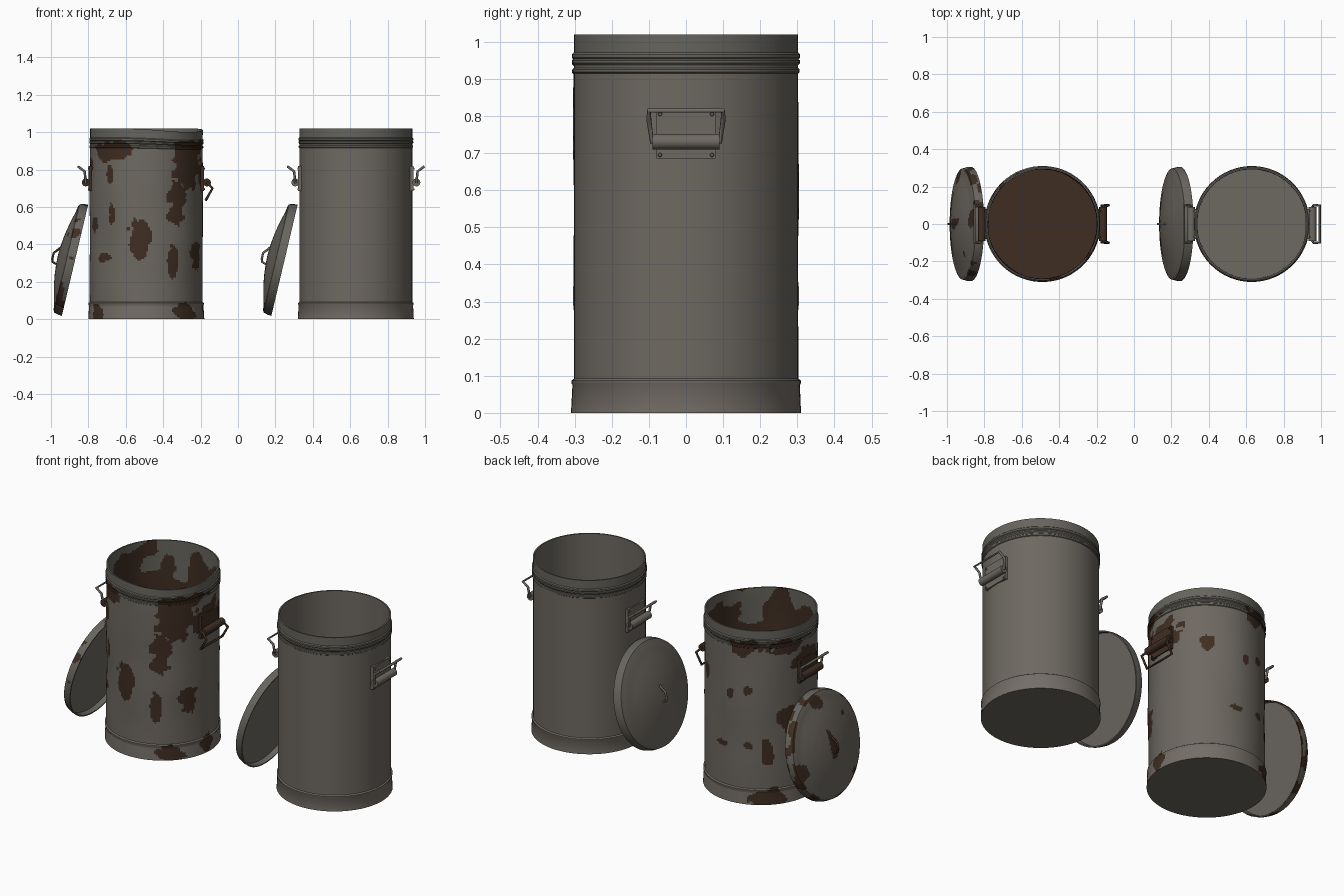
import bpy, bmesh, math
from math import sin, cos, pi, radians, atan2, hypot
from mathutils import Vector, Matrix, noise

if "Cube" in bpy.data.objects:
    bpy.data.objects.remove(bpy.data.objects["Cube"])


def material(name, rgb):
    m = bpy.data.materials.new(name)
    m.use_nodes = True
    m.diffuse_color = (*rgb, 1)
    bsdf = m.node_tree.nodes["Principled BSDF"]
    bsdf.inputs["Base Color"].default_value = (*rgb, 1)
    bsdf.inputs["Roughness"].default_value = 0.7
    return m


MATS = [material("steel", (0.155, 0.14, 0.12)),
        material("rim_steel", (0.135, 0.128, 0.11)),
        material("base_steel", (0.175, 0.155, 0.135)),
        material("rust", (0.05, 0.027, 0.016))]
STEEL, RIM, BASE, RUST = range(4)


def finish(obj, matrix=None, angle=35):
    if matrix is not None:
        obj.matrix_world = matrix
    bpy.ops.object.select_all(action='DESELECT')
    obj.select_set(True)
    bpy.context.view_layer.objects.active = obj
    if obj.type == 'CURVE':
        bpy.ops.object.convert(target='MESH')
    bpy.ops.object.shade_smooth_by_angle(angle=radians(angle))
    return obj


def mesh_object(name, bm, mats, matrix=None):
    bmesh.ops.recalc_face_normals(bm, faces=bm.faces)
    me = bpy.data.meshes.new(name)
    bm.to_mesh(me)
    bm.free()
    for m in mats:
        me.materials.append(m)
    obj = bpy.data.objects.new(name, me)
    bpy.context.scene.collection.objects.link(obj)
    return finish(obj, matrix)


def lathe(name, profile, rule, matrix, segs=64, step=None, warp=None):
    """Spin an (r, z) profile about z; rule(point) picks each face's colour."""
    pts = [profile[0]]
    for a, b in zip(profile, profile[1:]):
        n = max(1, round(hypot(b[0] - a[0], b[1] - a[1]) / step)) if step else 1
        pts += [(a[0] + (b[0] - a[0]) * k / n, a[1] + (b[1] - a[1]) * k / n)
                for k in range(1, n + 1)]
    bm = bmesh.new()
    rings = []
    for r, z in pts:
        if r == 0:
            rings.append([bm.verts.new((0, 0, z))] * segs)
        else:
            rings.append([bm.verts.new((r * sin(2 * pi * k / segs), -r * cos(2 * pi * k / segs), z))
                          for k in range(segs)])
    for low, high in zip(rings, rings[1:]):
        for k in range(segs):
            j = (k + 1) % segs
            corners = list(dict.fromkeys([low[k], low[j], high[j], high[k]]))
            face = bm.faces.new(corners)
            face.material_index = rule(face.calc_center_median())
    if warp:
        for v in bm.verts:
            v.co = warp(v.co)
    return mesh_object(name, bm, MATS, matrix)


def rod(name, pts, radius, mat, matrix, cyclic=False):
    cu = bpy.data.curves.new(name, 'CURVE')
    cu.dimensions = '3D'
    cu.bevel_depth = radius
    cu.bevel_resolution = 2
    cu.use_fill_caps = True
    sp = cu.splines.new('POLY')
    sp.points.add(len(pts) - 1)
    for p, co in zip(sp.points, pts):
        p.co = (*co, 1)
    sp.use_cyclic_u = cyclic
    cu.materials.append(MATS[mat])
    obj = bpy.data.objects.new(name, cu)
    bpy.context.scene.collection.objects.link(obj)
    return finish(obj, matrix, 50)


# Rust patches on the can wall: bearing in degrees, height, half width, half height
BLOBS = [(-8, .42, .06, .1), (28, .3, .035, .08), (62, .35, .05, .07), (34, .64, .06, .12),
         (45, .82, .1, .13), (-37, .57, .02, .06), (-40, .77, .02, .04), (-48, .33, .05, .025),
         (-68, .5, .04, .04), (-40, .9, .13, .05), (55, .93, .16, .04), (-60, .04, .05, .05),
         (45, .04, .07, .05), (90, .78, .12, .09), (201, .67, .03, .03), (243, .47, .06, .09),
         (221, .31, .035, .07), (201, .34, .03, .02), (170, .33, .04, .015), (197, .91, .08, .05),
         (240, .91, .09, .05), (221, .04, .1, .05), (270, .78, .1, .09), (141, .7, .04, .05),
         (182, .64, .02, .03), (85, .05, .05, .05)]


def wobble(p, scale, seed=0):
    return noise.noise(Vector(p) * scale + Vector((seed, seed, seed)))


def plain_rule(p):
    if hypot(p.x, p.y) > 0.294:
        return RIM if p.z > 0.91 else BASE if p.z < 0.09 and p.z > 0.002 else STEEL
    return STEEL


def rusty_rule(p):
    r = hypot(p.x, p.y)
    if p.z < 0.001:
        return STEEL
    if r < 0.298:
        edge = 0.92 + 0.22 * wobble(p, 7) + 0.04 * wobble(p, 20)
        return RUST if p.z < edge else RIM
    bearing = atan2(p.x, -p.y)
    for deg, z, w, h in BLOBS:
        d = (bearing - radians(deg) + pi) % (2 * pi) - pi
        dist = hypot(d * 0.3 / w, (p.z - z) / h)
        if p.z < 0.975 and dist < 1 + 0.5 * wobble(p, 14) + 0.35 * wobble(p, 32, 5):
            return RUST
    return plain_rule(p)


def dent(p):
    """Sagging rim and slightly beaten wall."""
    q = p.copy()
    bearing = atan2(p.x, -p.y)
    top = max(0, (p.z - 0.85) / 0.17)
    q.z -= 0.02 * top * max(0, cos(bearing - radians(50))) ** 3
    push = 1 + 0.018 * wobble((p.x, p.y, p.z * .7), 5) * min(1, p.z * 4)
    q.x *= push
    q.y *= push
    return q


CAN = [(0, 0), (.31, 0), (.306, .075), (.309, .08), (.309, .087), (.302, .092), (.302, .915),
       (.306, .918), (.306, .926), (.302, .93), (.302, .937), (.307, .943), (.307, .95),
       (.303, .953), (.307, .957), (.307, .966), (.302, .971), (.302, 1.02), (.294, 1.02),
       (.292, .06), (0, .06)]
LID = [(0, .03), (.296, .03), (.298, 0), (.305, 0), (.304, .02), (.297, .045), (.285, .05),
       (.25, .056), (.2, .069), (.15, .08), (.1, .088), (.05, .093), (0, .095)]


def lid_rule(p):
    return RIM if hypot(p.x, p.y) > 0.29 and p.z < 0.05 else STEEL


def rusty_lid_rule(p):
    r = hypot(p.x, p.y)
    if p.z > 0.031 or r > 0.3:
        if r > 0.285 and wobble(p, 13) > 0.05:
            return RUST
        if r < 0.06 + 0.06 * wobble(p, 25) and abs(p.y) < 0.03:
            return RUST
        if 0.18 < r and wobble(p, 11, 3) > 0.42:
            return RUST
    return lid_rule(p)


def side_handle(prefix, frame, rusty, hanging):
    """Plate, rivets, hinge tube and bail, built on the +x side of a can."""
    metal = RUST if rusty else STEEL
    bm = bmesh.new()
    bmesh.ops.create_cube(bm, size=1, matrix=Matrix.Translation((.298, 0, .752))
                          @ Matrix.Diagonal((.02, .16, .134, 1)))
    for y in (-.07, .07):
        for z in (.695, .805):
            bmesh.ops.create_cone(bm, cap_ends=True, segments=8, radius1=.006, radius2=.004,
                                  depth=.006, matrix=Matrix.Translation((.31, y, z))
                                  @ Matrix.Rotation(pi / 2, 4, 'Y'))
    mesh_object(prefix + "_handle_plate", bm, [MATS[metal]], frame)
    bm = bmesh.new()
    bmesh.ops.create_cone(bm, cap_ends=True, segments=20, radius1=.021, radius2=.021, depth=.18,
                          matrix=Matrix.Translation((.324, 0, .731)) @ Matrix.Rotation(pi / 2, 4, 'X'))
    mesh_object(prefix + "_handle_tube", bm, [MATS[metal]], frame)
    if hanging:
        half = [(.324, .092, .731), (.354, .1, .7), (.318, .1, .637)]
    else:
        half = [(.324, .092, .731), (.33, .1, .79), (.363, .1, .815)]
    loop = half + [(x, -y, z) for x, y, z in reversed(half)]
    rod(prefix + "_handle_bail", loop, .007, RUST if hanging else STEEL, frame, True)


# Two cans, each with a pair of handles and a lid leaning on its -x side
for prefix, x, rusty in (("rusty", -.49, True), ("clean", .63, False)):
    place = Matrix.Translation((x, 0, 0))
    lathe(prefix + "_can", CAN, rusty_rule if rusty else plain_rule, place,
          192 if rusty else 64, .01 if rusty else None, dent if rusty else None)
    side_handle(prefix + "_left", place, rusty, rusty)
    side_handle(prefix + "_right", place @ Matrix.Rotation(pi, 4, 'Z'), rusty, False)
    lean = (place @ Matrix.Translation((-.3815, 0, .315))
            @ Matrix.Rotation(radians(-76.7), 4, 'Y'))
    lathe(prefix + "_lid", LID, rusty_lid_rule if rusty else lid_rule, lean,
          128 if rusty else 64, .012 if rusty else None)
    rod(prefix + "_lid_handle", [(-.045, 0, .085), (-.036, 0, .115), (-.02, 0, .12),
                                 (.012, 0, .12), (.03, 0, .105), (.055, 0, .085)],
        .006, RUST if rusty else STEEL, lean)
